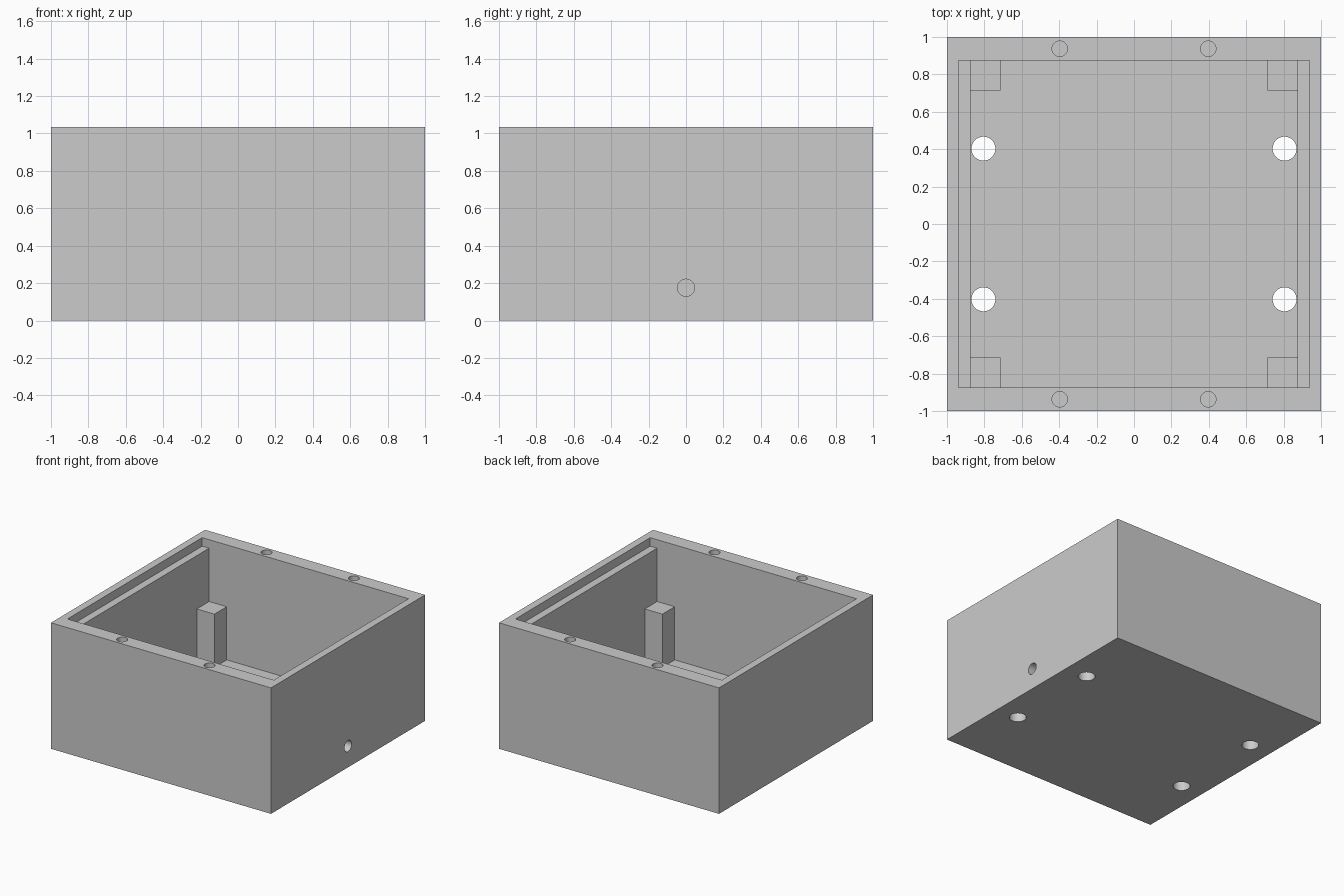
import bpy
from mathutils import Vector
from math import pi

if "Cube" in bpy.data.objects:
    bpy.data.objects.remove(bpy.data.objects["Cube"])

H = 1.035       # box height
WALL = 0.875    # half width of the cavity
FLOOR = 0.09    # floor thickness


def block(name, lo, hi):
    lo, hi = Vector(lo), Vector(hi)
    bpy.ops.mesh.primitive_cube_add(size=1, location=(lo + hi) / 2)
    ob = bpy.context.object
    ob.name = name
    ob.scale = hi - lo
    bpy.ops.object.transform_apply(location=True, rotation=True, scale=True)
    return ob


def rod(name, loc, r, length, rot=(0, 0, 0)):
    bpy.ops.mesh.primitive_cylinder_add(vertices=48, radius=r, depth=length,
                                        location=loc, rotation=rot)
    bpy.context.object.name = name
    return bpy.context.object


def combine(target, tool, operation):
    mod = target.modifiers.new(tool.name, 'BOOLEAN')
    mod.operation = operation
    mod.solver = 'EXACT'
    mod.object = tool
    bpy.context.view_layer.objects.active = target
    bpy.ops.object.modifier_apply(modifier=mod.name)
    bpy.data.objects.remove(tool, do_unlink=True)


# Outer shell, main cavity and the lid recess that leaves two side ledges
box = block("enclosure_box", (-1, -1, 0), (1, 1, H))
combine(box, block("cavity", (-WALL, -WALL, FLOOR), (WALL, WALL, H + 0.2)), 'DIFFERENCE')
combine(box, block("lid_recess", (-0.938, -WALL, H - 0.07), (0.938, WALL, H + 0.1)), 'DIFFERENCE')

for sx in (-1, 1):
    for sy in (-1, 1):
        # Corner support post, sunk into walls and floor
        xs = sorted((sx * 0.715, sx * 0.9))
        ys = sorted((sy * 0.715, sy * 0.9))
        combine(box, block("corner_post", (xs[0], ys[0], 0.05), (xs[1], ys[1], 0.527)), 'UNION')
        # Mounting hole through the floor
        combine(box, rod("mount_hole", (sx * 0.805, sy * 0.403, 0), 0.064, 0.4), 'DIFFERENCE')
        # Blind screw hole in the rim
        combine(box, rod("screw_hole", (sx * 0.397, sy * 0.937, H), 0.041, 0.6), 'DIFFERENCE')

# Cable hole in the right wall
combine(box, rod("cable_hole", (0.94, 0, 0.175), 0.046, 0.3, (0, pi / 2, 0)), 'DIFFERENCE')

# Smooth hole walls, keep corners crisp
bpy.ops.object.select_all(action='DESELECT')
box.select_set(True)
bpy.context.view_layer.objects.active = box
bpy.ops.object.shade_smooth_by_angle(angle=pi / 6)
